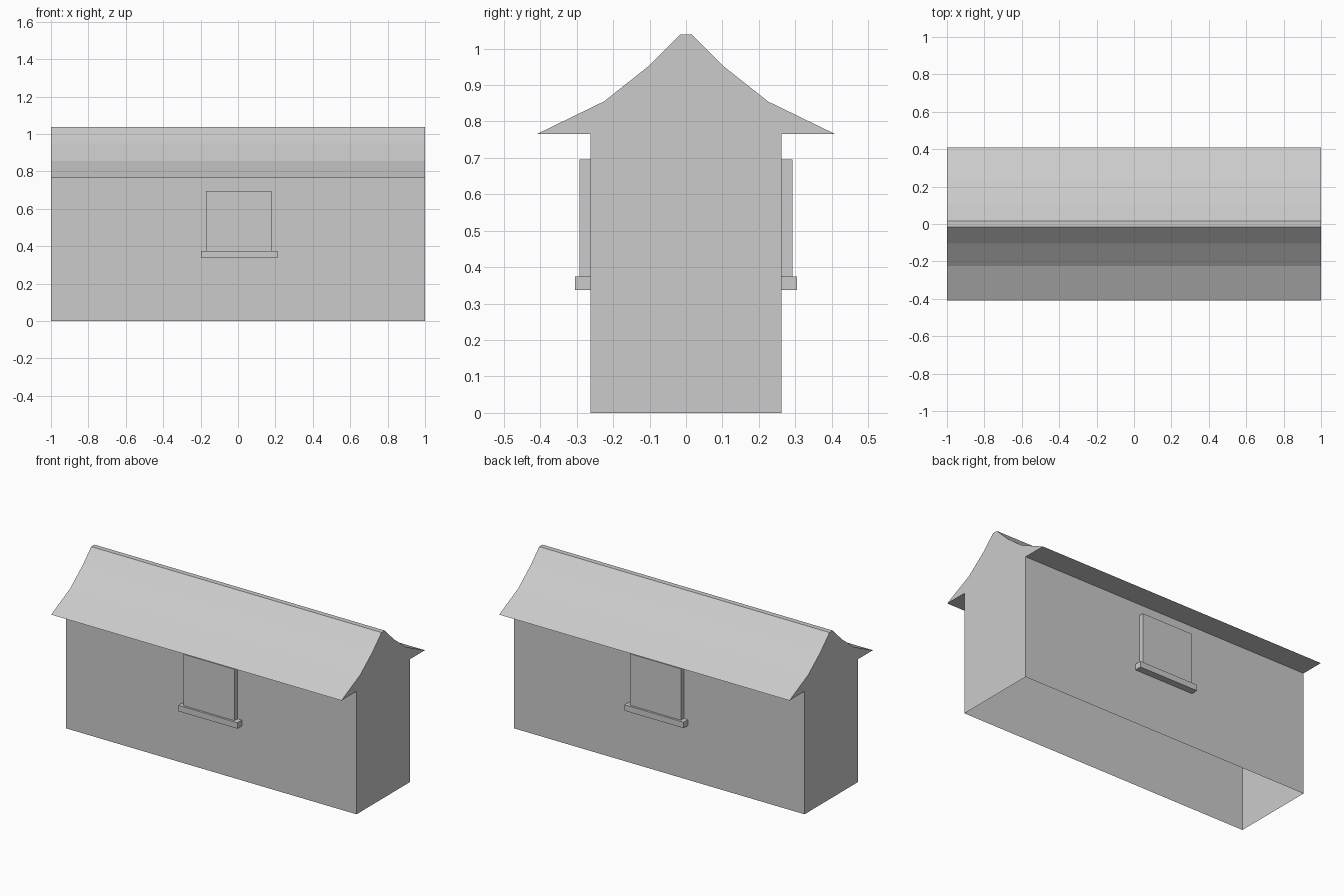
import bpy
import bmesh

default_cube = bpy.data.objects.get("Cube")
if default_cube:
    bpy.data.objects.remove(default_cube, do_unlink=True)

# One plain grey for the whole building
grey = bpy.data.materials.new("plain_grey")
grey.use_nodes = True
colour = (0.6, 0.6, 0.6, 1)
grey.diffuse_color = colour
grey.node_tree.nodes["Principled BSDF"].inputs["Base Color"].default_value = colour

WALL = 0.262
HALF_LENGTH = 1.0


def finish(name, bm):
    mesh = bpy.data.meshes.new(name)
    bm.to_mesh(mesh)
    bm.free()
    mesh.materials.append(grey)
    obj = bpy.data.objects.new(name, mesh)
    bpy.context.collection.objects.link(obj)
    return obj


def wall_box(name, x0, x1, z0, z1, depth, side):
    """Box standing out from a long wall, open where it meets the wall."""
    bm = bmesh.new()
    bmesh.ops.create_cube(bm, size=1)
    for v in bm.verts:
        v.co.x = x1 if v.co.x > 0 else x0
        v.co.z = z1 if v.co.z > 0 else z0
        v.co.y = side * (WALL + depth if v.co.y > 0 else WALL)
    inner = [f for f in bm.faces if all(abs(abs(v.co.y) - WALL) < 1e-5 for v in f.verts)]
    bmesh.ops.delete(bm, geom=inner, context='FACES')
    if side < 0:
        bmesh.ops.reverse_faces(bm, faces=bm.faces[:])
    return finish(name, bm)


# House shell: half profile from the wall foot to the ridge, mirrored in y
half = [(WALL, 0), (WALL, 0.765), (0.41, 0.765), (0.225, 0.855), (0.105, 0.95), (0.016, 1.038)]
profile = half + [(-y, z) for y, z in reversed(half)]
bm = bmesh.new()
ends = [[bm.verts.new((x, y, z)) for y, z in profile] for x in (-HALF_LENGTH, HALF_LENGTH)]
for end in ends:
    bm.faces.new(end)
rear, fore = ends
# The last strip, under the floor, is left open
for i in range(len(profile) - 1):
    bm.faces.new((rear[i], rear[i + 1], fore[i + 1], fore[i]))
bmesh.ops.recalc_face_normals(bm, faces=bm.faces[:])
finish("house_shell", bm)

# Window panel and sill on both long walls
for label, side in (("front", -1), ("back", 1)):
    wall_box(label + "_window", -0.17, 0.18, 0.375, 0.695, 0.03, side)
    wall_box(label + "_window_sill", -0.197, 0.21, 0.338, 0.375, 0.043, side)
